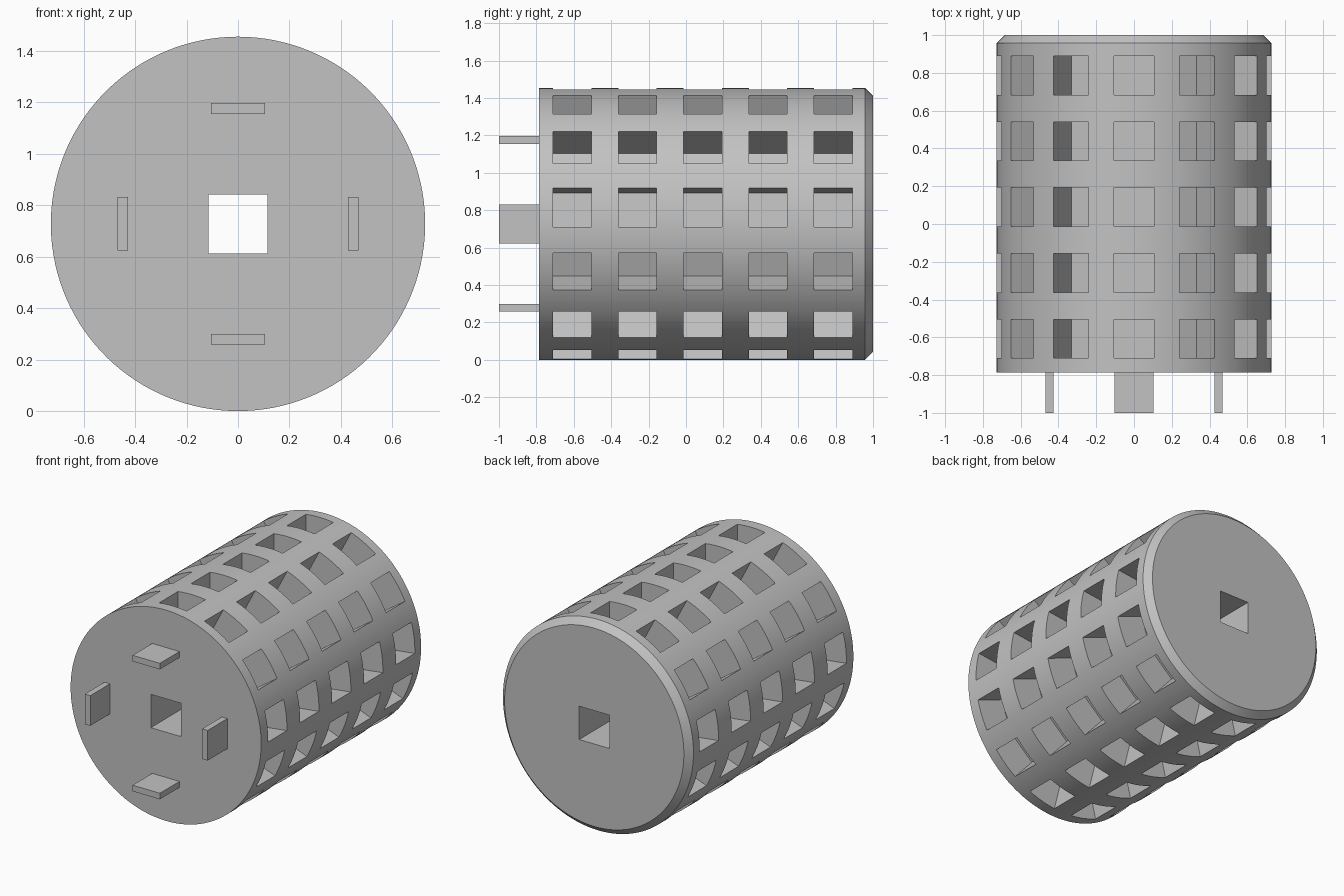
import bpy
import bmesh
from math import sin, cos, pi, radians

# Remove the default object
if "Cube" in bpy.data.objects:
    bpy.data.objects.remove(bpy.data.objects["Cube"], do_unlink=True)

# Main dimensions
R = 0.727                 # drum radius, also the height of the axis
FRONT, BACK = -0.786, 1.0
CHAMFER = 0.043
HOLE = 0.115              # half side of the square bore
SECTORS, ROWS = 13, 5     # pockets around and along the drum
STEP, HALF = 10, 3        # columns per sector, half width of a pocket
N = SECTORS * STEP
POCKET, PITCH, FIRST = 0.205, 0.3485, -0.71
FLOOR = 0.51              # distance of the pocket floors from the axis

grey = bpy.data.materials.new("plain grey")
grey.use_nodes = True
colour = (0.54, 0.54, 0.54, 1)
grey.diffuse_color = colour
bsdf = next(n for n in grey.node_tree.nodes if n.type == 'BSDF_PRINCIPLED')
bsdf.inputs["Base Color"].default_value = colour


def finish(bm, name):
    bmesh.ops.recalc_face_normals(bm, faces=bm.faces)
    mesh = bpy.data.meshes.new(name)
    bm.to_mesh(mesh)
    bm.free()
    obj = bpy.data.objects.new(name, mesh)
    bpy.context.collection.objects.link(obj)
    mesh.materials.append(grey)
    return obj


def angle(column):
    return pi / 2 + 2 * pi * column / N


# Drum skin: rings of vertices along the axis
bm = bmesh.new()
levels = [FRONT]
for r in range(ROWS):
    levels += [FIRST + r * PITCH, FIRST + r * PITCH + POCKET]
levels += [BACK - CHAMFER, BACK]
rings = []
for y in levels:
    rad = R - CHAMFER if y == BACK else R
    rings.append([bm.verts.new((rad * cos(angle(j)), y, R + rad * sin(angle(j))))
                  for j in range(N)])

for i in range(len(levels) - 1):
    a, b = rings[i], rings[i + 1]
    pocket_row = i % 2 == 1 and i < 2 * ROWS
    for j in range(N):
        if pocket_row and (j + HALF) % STEP < 2 * HALF:
            continue
        k = (j + 1) % N
        bm.faces.new((a[j], a[k], b[k], b[j]))

# Pockets: straight walls down to a flat floor
half_width = R * sin(2 * pi * HALF / N)
for row in range(ROWS):
    ends = rings[2 * row + 1], rings[2 * row + 2]
    for s in range(SECTORS):
        c = s * STEP
        ca, sa = cos(angle(c)), sin(angle(c))
        cols = [(c + d) % N for d in range(-HALF, HALF + 1)]
        floor = []
        for ring in ends:
            y = ring[0].co.y
            pair = [bm.verts.new((FLOOR * ca - t * sa, y, R + FLOOR * sa + t * ca))
                    for t in (-half_width, half_width)]
            bm.faces.new([ring[j] for j in cols] + pair[::-1])
            floor.append(pair)
        for side, col in ((0, cols[0]), (1, cols[-1])):
            bm.faces.new((ends[0][col], ends[1][col], floor[1][side], floor[0][side]))
        bm.faces.new(floor[0] + floor[1][::-1])

# End caps around the square bore
corners = [round(N * (1 + 2 * q) / 8) for q in range(4)]
signs = ((-1, 1), (-1, -1), (1, -1), (1, 1))
bore = []
for ring in (rings[0], rings[-1]):
    y = ring[0].co.y
    square = [bm.verts.new((x * HOLE, y, R + z * HOLE)) for x, z in signs]
    for q in range(4):
        start, stop = corners[q], corners[(q + 1) % 4]
        count = (stop - start) % N
        arc = [ring[(start + d) % N] for d in range(count + 1)]
        bm.faces.new(arc + [square[(q + 1) % 4], square[q]])
    bore.append(square)
for q in range(4):
    n = (q + 1) % 4
    bm.faces.new((bore[0][q], bore[0][n], bore[1][n], bore[1][q]))

drum = finish(bm, "drum")
bpy.ops.object.select_all(action='DESELECT')
drum.select_set(True)
bpy.context.view_layer.objects.active = drum
bpy.ops.object.shade_smooth_by_angle(angle=radians(25))


# Four flat tabs on the front face
def tab(name, x, z, width, height):
    bm = bmesh.new()
    bmesh.ops.create_cube(bm, size=1)
    length = FRONT + 1
    bmesh.ops.scale(bm, vec=(width, length, height), verts=bm.verts)
    bmesh.ops.translate(bm, vec=(x, FRONT - length / 2, R + z), verts=bm.verts)
    finish(bm, name)


OFFSET, LONG, THIN = 0.448, 0.208, 0.042
tab("top_tab", 0, OFFSET, LONG, THIN)
tab("bottom_tab", 0, -OFFSET, LONG, THIN)
tab("left_tab", OFFSET, 0, THIN, LONG)
tab("right_tab", -OFFSET, 0, THIN, LONG)
